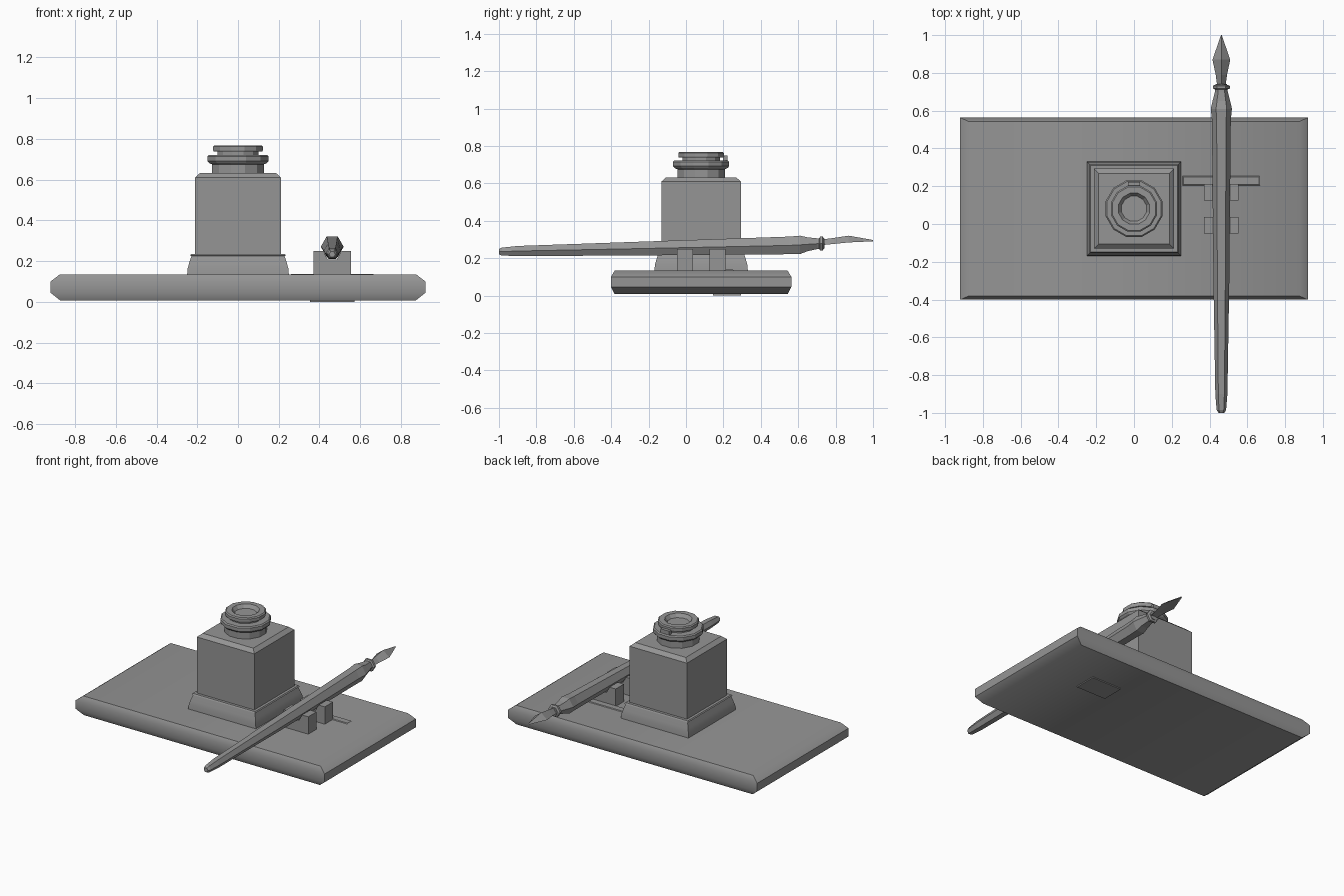
import bpy, bmesh, math

cube = bpy.data.objects.get("Cube")
if cube:
    bpy.data.objects.remove(cube, do_unlink=True)

grey = bpy.data.materials.new("plain grey")
grey.use_nodes = True
COLOUR = (0.3, 0.3, 0.3, 1)
grey.diffuse_color = COLOUR
grey.node_tree.nodes["Principled BSDF"].inputs["Base Color"].default_value = COLOUR

CY = 0.081      # depth centre of base and bottle
PX = 0.4625     # pen centre line


def loft(name, rings, smooth=None):
    """Bridge rings of points that have equal counts, and cap both ends."""
    bm = bmesh.new()
    rows = [[bm.verts.new(p) for p in ring] for ring in rings]
    n = len(rows[0])
    for a, b in zip(rows, rows[1:]):
        for i in range(n):
            j = (i + 1) % n
            bm.faces.new((a[i], a[j], b[j], b[i]))
    bm.faces.new(rows[0])
    bm.faces.new(rows[-1])
    bmesh.ops.recalc_face_normals(bm, faces=bm.faces)
    mesh = bpy.data.meshes.new(name)
    bm.to_mesh(mesh)
    bm.free()
    mesh.materials.append(grey)
    obj = bpy.data.objects.new(name, mesh)
    bpy.context.collection.objects.link(obj)
    if smooth:
        bpy.ops.object.select_all(action='DESELECT')
        obj.select_set(True)
        bpy.context.view_layer.objects.active = obj
        bpy.ops.object.shade_smooth_by_angle(angle=math.radians(smooth))
    return obj


def rect(z, hx, hy, x=0, y=CY):
    return [(x + sx * hx, y + sy * hy, z)
            for sx, sy in ((-1, -1), (1, -1), (1, 1), (-1, 1))]


def circle(z, r, n=12):
    # flat sides face the axes
    r /= math.cos(math.pi / n)
    return [(r * math.cos(math.tau * (i + .5) / n),
             CY + r * math.sin(math.tau * (i + .5) / n), z) for i in range(n)]


def hexagon(y, z, rx, rz):
    # points to the sides, flat on top
    return [(PX + rx * math.cos(math.tau * i / 6), y,
             z + rz * math.sin(math.tau * i / 6) / math.sin(math.pi / 3))
            for i in range(6)]


# Base slab with rounded rim
loft("base", [rect(z, hx, hy) for z, hx, hy in (
    (.007, .872, .462), (.045, .92, .482), (.1, .92, .482), (.134, .876, .462))], 50)

# Shallow plates above and below the pen rest
loft("foot_plate", [rect(0, .11, .075, PX, .22), rect(.007, .11, .075, PX, .22)])
loft("rest_plate", [rect(.13, .21, .03, PX, .23), rect(.138, .2, .02, PX, .23)])

# Inkwell: flared plinth and square body
loft("plinth", [rect(z, h, h) for z, h in (
    (.13, .25), (.165, .247), (.19, .24), (.225, .229), (.228, .235), (.236, .23))], 30)
loft("body", [rect(z, h, h) for z, h in ((.23, .212), (.61, .212), (.632, .187))])

# Neck, collar and lipped mouth with a recess
loft("neck", [circle(z, r) for z, r in (
    (.62, .127), (.675, .127), (.682, .142), (.692, .15), (.715, .15),
    (.722, .143), (.722, .1), (.738, .1), (.738, .12), (.745, .122),
    (.762, .122), (.768, .115), (.768, .082), (.745, .066))])
loft("hinge_tab", [rect(z, .032, .012, 0, CY + .13) for z in (.715, .748)])

# Pen rest: two notched blocks
profile = [(-.091, .13), (.091, .13), (.091, .25), (.045, .25),
           (.022, .208), (-.022, .208), (-.045, .25), (-.091, .25)]
for side, label in ((-1, "front"), (1, "back")):
    centre = CY + side * .087
    loft(label + "_pen_rest", [[(PX + x, centre + dy, z) for x, z in profile]
                               for dy in (-.043, .043)])

# Pen holder
loft("pen_handle", [hexagon(*s) for s in (
    (-1, .234, .015, .014), (-.985, .235, .025, .021), (-.9, .238, .032, .027),
    (-.3, .25, .042, .036), (.55, .268, .05, .047), (.61, .271, .056, .049),
    (.65, .274, .047, .037), (.7, .277, .034, .029), (.74, .278, .03, .026))])
loft("pen_collar", [hexagon(*s) for s in (
    (.712, .278, .033, .028), (.717, .278, .045, .037),
    (.731, .278, .045, .037), (.737, .278, .033, .028))])

# Nib: ridged blade that swells and then tapers to a point
loft("nib", [[(PX - w, y, low), (PX, y, low + .004), (PX + w, y, low), (PX, y, top)]
             for y, w, low, top in (
    (.73, .022, .27, .3), (.79, .03, .276, .308),
    (.87, .047, .284, .32), (1, .002, .29, .297))])
